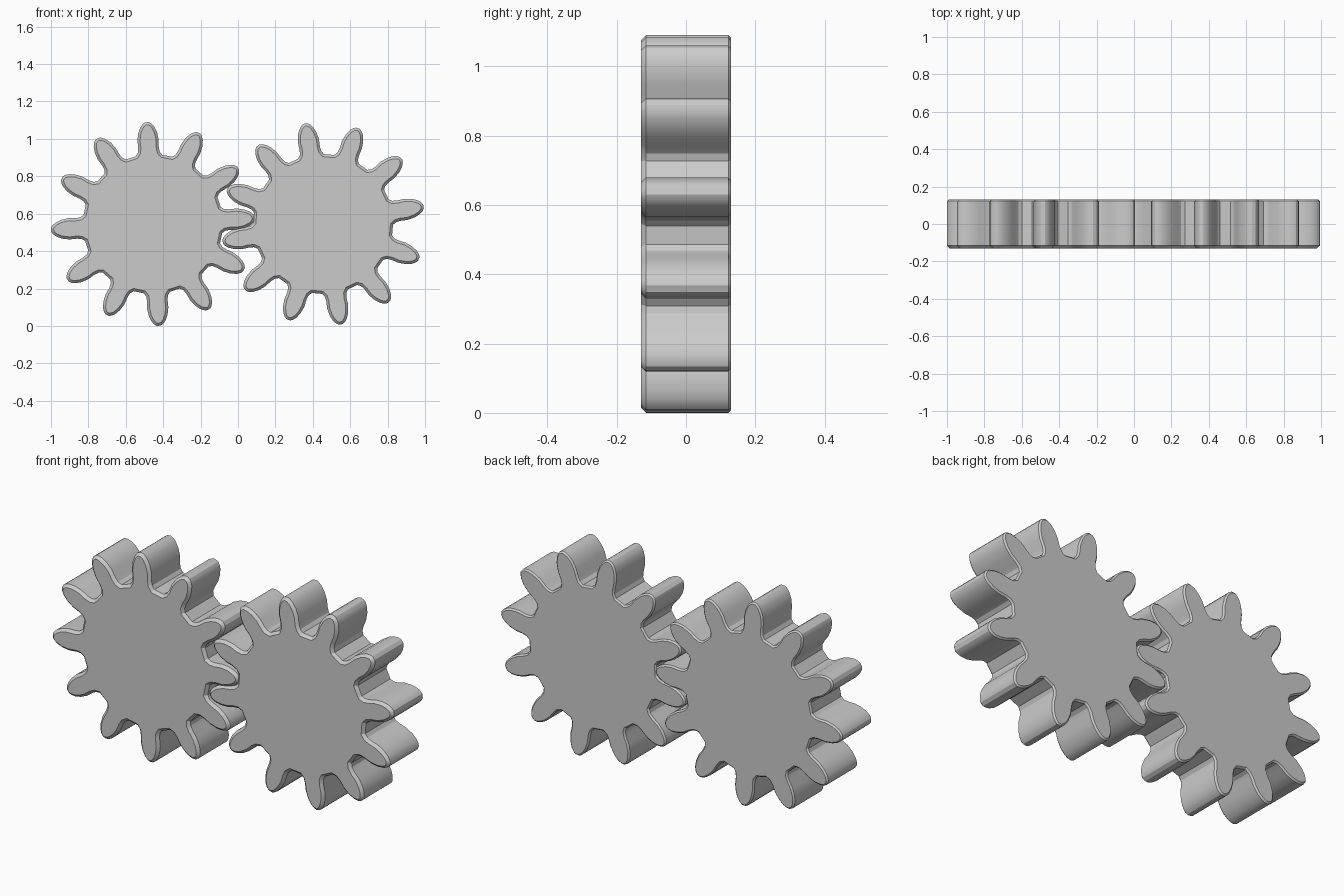
import bpy
import bmesh
from math import cos, sin, radians
from mathutils import Vector

cube = bpy.data.objects.get("Cube")
if cube:
    bpy.data.objects.remove(cube, do_unlink=True)

# One plain grey for both gears
grey = bpy.data.materials.new("plain grey")
grey.use_nodes = True
colour = (0.6, 0.6, 0.6, 1)
grey.diffuse_color = colour
grey.node_tree.nodes["Principled BSDF"].inputs["Base Color"].default_value = colour

TEETH = 12
HALF_DEPTH = 0.13
CENTRE_Z = 0.545
# Half of one tooth: distance from hub, half width
FLANK = [(0.367, 0.070), (0.385, 0.058), (0.41, 0.055), (0.45, 0.057),
         (0.49, 0.050), (0.52, 0.037), (0.537, 0.023), (0.545, 0.010)]
TOOTH = [(r, -w) for r, w in FLANK] + [(r, w) for r, w in reversed(FLANK)]


def gear(name, centre_x, first_angle):
    """Solid toothed wheel with chamfered front and back rims."""
    bm = bmesh.new()
    ring = []
    for i in range(TEETH):
        a = radians(first_angle + i * 360 / TEETH)
        for r, w in TOOTH:
            ring.append(bm.verts.new((r * cos(a) - w * sin(a), -HALF_DEPTH,
                                      r * sin(a) + w * cos(a))))
    front = bm.faces.new(ring)
    grown = bmesh.ops.extrude_face_region(bm, geom=[front], use_keep_orig=True)
    moved = [g for g in grown["geom"] if isinstance(g, bmesh.types.BMVert)]
    bmesh.ops.translate(bm, verts=moved, vec=Vector((0, 2 * HALF_DEPTH, 0)))
    bmesh.ops.recalc_face_normals(bm, faces=bm.faces[:])

    # Wider chamfer on the front rim, finer one on the back
    for side, size in ((-1, 0.014), (1, 0.008)):
        rim = [e for e in bm.edges
               if all(abs(v.co.y - side * HALF_DEPTH) < 0.001 for v in e.verts)]
        bmesh.ops.bevel(bm, geom=rim, offset=size, segments=1,
                        affect='EDGES', clamp_overlap=True)

    mesh = bpy.data.meshes.new(name)
    bm.to_mesh(mesh)
    bm.free()
    mesh.materials.append(grey)
    obj = bpy.data.objects.new(name, mesh)
    obj.location = (centre_x, 0, CENTRE_Z)
    bpy.context.collection.objects.link(obj)
    bpy.ops.object.select_all(action='DESELECT')
    obj.select_set(True)
    bpy.context.view_layer.objects.active = obj
    bpy.ops.object.shade_smooth_by_angle(angle=radians(25))


# Two meshing gears
gear("right_gear", -0.455, 3.3)
gear("left_gear", 0.455, 10)
